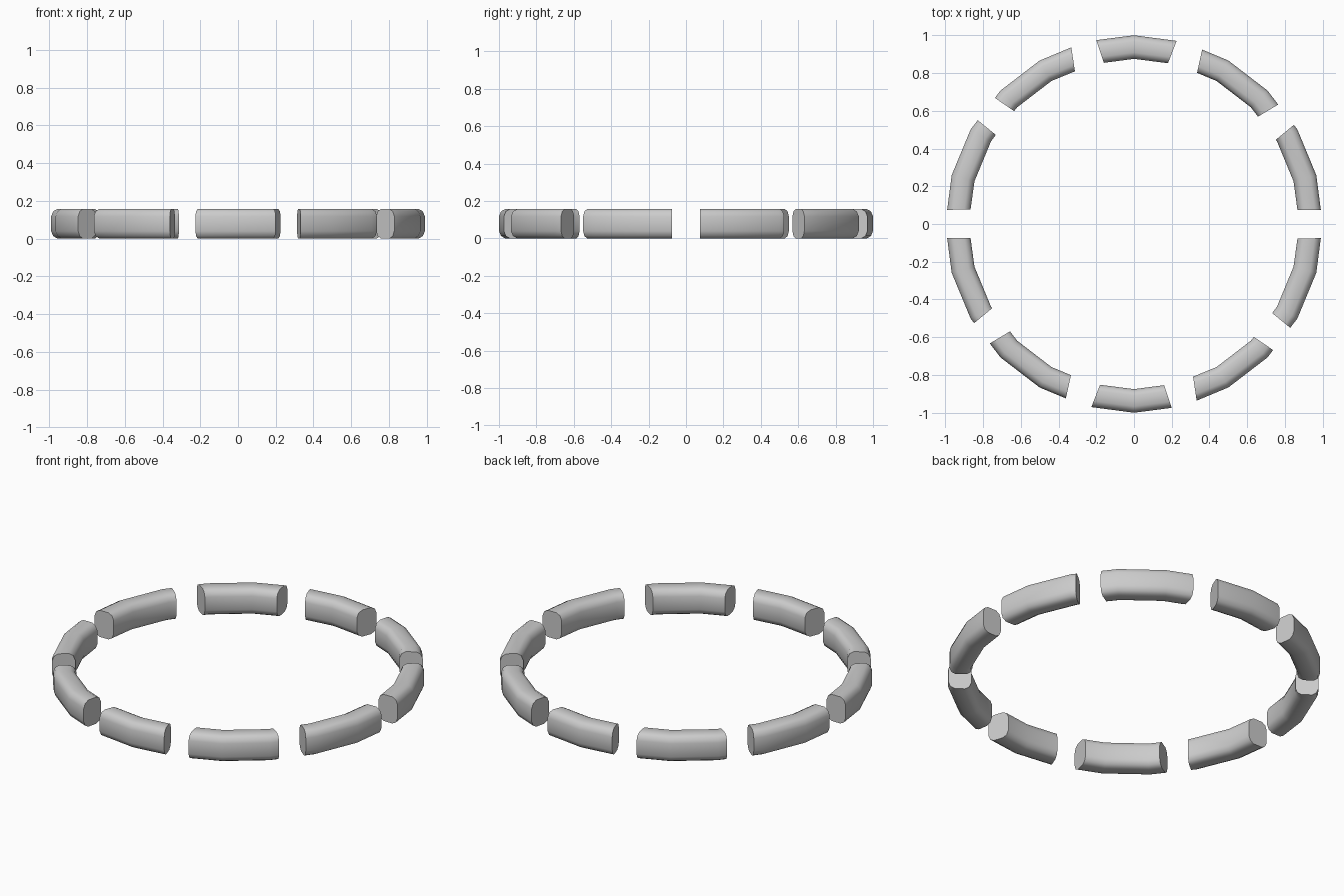
import bpy, bmesh, math
from mathutils import Vector, Matrix

if "Cube" in bpy.data.objects:
    bpy.data.objects.remove(bpy.data.objects["Cube"])

R_IN, R_OUT, HEIGHT = 0.875, 1.0, 0.157
# chamfered cross-section: (0..1 from inner to outer, 0..1 of the height)
SECTION = [(0, .25), (.09, .08), (.27, 0), (.73, 0), (.91, .08), (1, .25),
           (1, .75), (.91, .92), (.73, 1), (.27, 1), (.09, .92), (0, .75)]


def bend(deg):
    d = Vector((math.cos(math.radians(deg)), math.sin(math.radians(deg))))
    return d * R_IN, d * R_OUT


# half of the ring: (start inner, start outer), bend angles, (end inner, end outer)
PIECES = [
    (((.866, .075), (.99, .075)), (15, 30), ((.751, .446), (.847, .525))),
    (((.657, .569), (.764, .633)), (45, 60), ((.334, .801), (.361, .924))),
    (((.18, .852), (.226, .970)), (90,), ((-.16, .854), (-.2, .974))),
    (((-.313, .809), (-.332, .936)), (120, 135), ((-.635, .598), (-.737, .668))),
    (((-.732, .472), (-.828, .55)), (150, 165), ((-.866, .077), (-.99, .075))),
]


def ring_piece(name, start, bends, end, turn):
    bm = bmesh.new()
    loops = []
    for inner, outer in [start, *map(bend, bends), end]:
        a, b = Vector(inner), Vector(outer)
        loops.append([bm.verts.new((*a.lerp(b, t), h * HEIGHT)) for t, h in SECTION])
    n = len(SECTION)
    for p, q in zip(loops, loops[1:]):
        for i in range(n):
            j = (i + 1) % n
            bm.faces.new((p[i], p[j], q[j], q[i]))
    # closed ends
    bm.faces.new(loops[0])
    bm.faces.new(loops[-1])
    bmesh.ops.recalc_face_normals(bm, faces=bm.faces)
    bm.transform(Matrix.Rotation(turn, 4, 'Z'))
    me = bpy.data.meshes.new(name)
    bm.to_mesh(me)
    bm.free()
    ob = bpy.data.objects.new(name, me)
    bpy.context.collection.objects.link(ob)
    bpy.ops.object.select_all(action='DESELECT')
    bpy.context.view_layer.objects.active = ob
    ob.select_set(True)
    bpy.ops.object.shade_smooth_by_angle(angle=math.radians(50))


# five pieces, repeated with a half turn
for k in range(2):
    for i, (s, b, e) in enumerate(PIECES):
        ring_piece(f"ring_segment_{k * 5 + i + 1}", s, b, e, math.pi * k)
